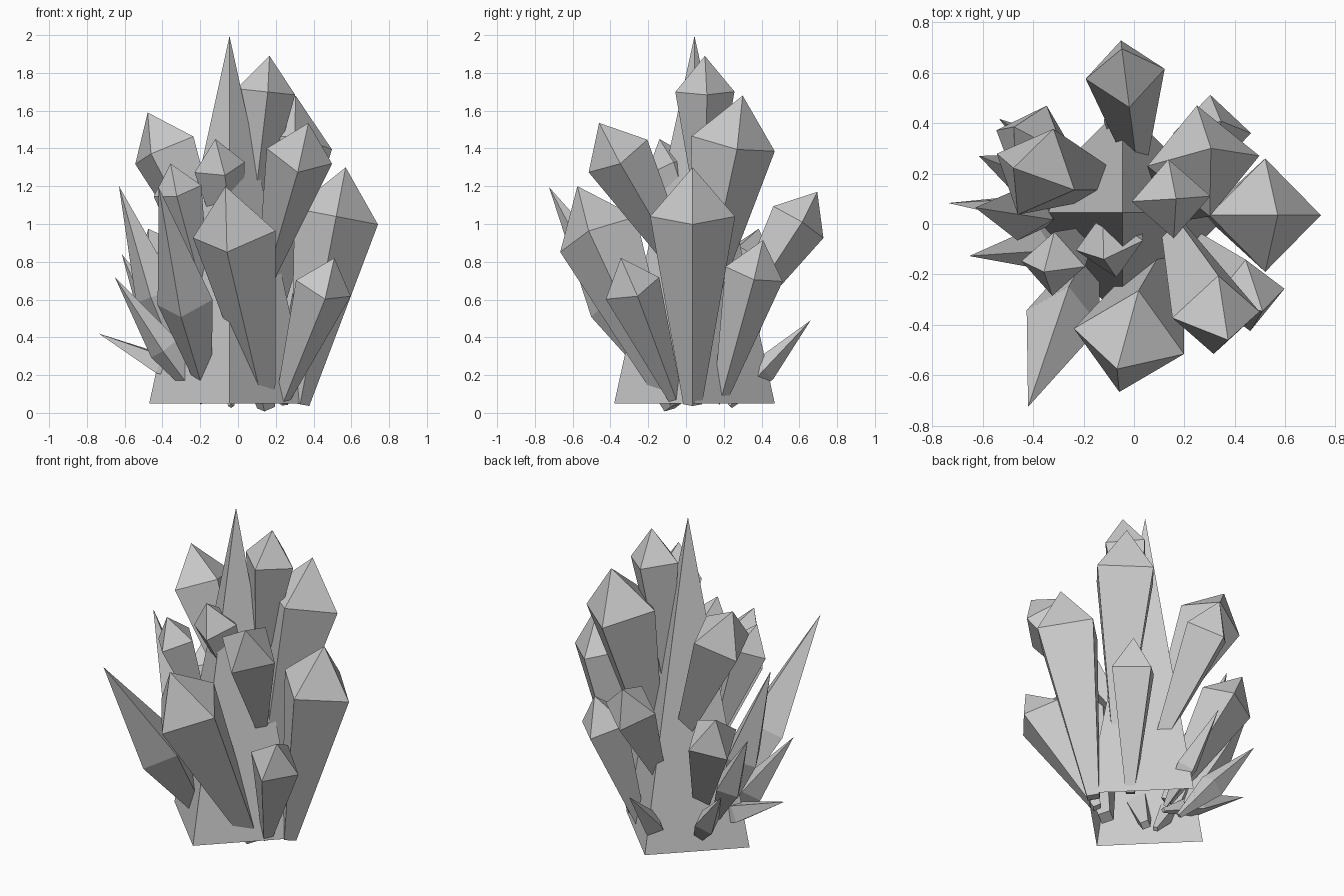
import bpy, bmesh
from mathutils import Vector


def crystal(name, r, centre, tip, corner, shaft, base=0.22):
    """Four-sided crystal: small foot, wide shoulder at centre, pointed tip.
    corner is the x, y direction from centre to one shoulder corner."""
    c, t = Vector(centre), Vector(tip)
    axis = (t - c).normalized()
    kx, ky = corner
    u = Vector((kx, ky, -(kx * axis.x + ky * axis.y) / axis.z)).normalized()
    v = axis.cross(u)
    dirs = (u, v, -u, -v)
    foot = c - axis * shaft * r
    bm = bmesh.new()
    low = [bm.verts.new(foot + d * r * base) for d in dirs]
    high = [bm.verts.new(c + d * r) for d in dirs]
    top = bm.verts.new(t)
    bm.faces.new(low[::-1])
    for i in range(4):
        j = (i + 1) % 4
        bm.faces.new((low[i], low[j], high[j], high[i]))
        bm.faces.new((high[i], high[j], top))
    me = bpy.data.meshes.new(name)
    bm.to_mesh(me)
    bm.free()
    ob = bpy.data.objects.new(name, me)
    bpy.context.collection.objects.link(ob)
    return ob


# central spire: open-bottomed four-sided cone with its corners on the axes
bpy.ops.mesh.primitive_cone_add(vertices=4, radius1=0.425, radius2=0,
                                depth=1.945, end_fill_type='NOTHING',
                                location=(-0.045, 0.045, 1.0225))
bpy.context.object.name = "central_spire"

# blunt crystals: radius, shoulder centre, tip, shoulder corner direction
blunt = [
    (0.225, (0.52, 0.035, 1.04), (0.57, 0.035, 1.30), (1, 0)),
    (0.157, (0.147, 0.10, 1.70), (0.167, 0.10, 1.89), (0.146, 0.01)),
    (0.225, (0.275, 0.25, 1.425), (0.305, 0.30, 1.68), (0.22, 0.02)),
    (0.157, (0.31, 0.36, 0.735), (0.345, 0.408, 0.915), (0.15, 0)),
    (0.225, (-0.02, -0.465, 0.945), (-0.067, -0.575, 1.20), (0.217, -0.05)),
    (0.153, (0.452, -0.283, 0.66), (0.51, -0.345, 0.82), (0.142, 0.026)),
    (0.178, (0.325, -0.36, 1.36), (0.373, -0.46, 1.535), (0.17, 0.012)),
    (0.185, (-0.39, 0.207, 1.39), (-0.478, 0.222, 1.59), (-0.15, 0.07)),
    (0.158, (-0.035, 0.595, 1.01), (-0.048, 0.695, 1.17), (0.158, 0.02)),
    (0.137, (-0.097, -0.085, 1.30), (-0.12, -0.14, 1.45), (0.137, 0.02)),
    (0.13, (-0.32, -0.158, 1.175), (-0.357, -0.19, 1.32), (0.127, -0.011)),
    (0.16, (-0.41, 0.325, 0.81), (-0.475, 0.385, 0.975), (-0.145, 0.05)),
]
for n, (r, c, t, k) in enumerate(blunt, 1):
    crystal(f"blunt_crystal_{n}", r, c, t, k, 4.5)

# sharp shards with long points, fanning out low on the left and back
shards = [
    (0.15, (-0.28, -0.375, 0.585), (-0.42, -0.725, 1.195), (-0.13, 0.03)),
    (0.12, (-0.43, 0.05, 0.62), (-0.63, 0.065, 1.20), (-1, 0.3)),
    (0.085, (-0.39, -0.09, 0.34), (-0.653, -0.127, 0.72), (-1, 0.2)),
    (0.07, (-0.41, 0.06, 0.26), (-0.737, 0.083, 0.42), (-0.3, 1)),
    (0.09, (-0.43, 0.19, 0.48), (-0.615, 0.27, 0.84), (-1, 0.3)),
    (0.075, (-0.34, 0.28, 0.26), (-0.535, 0.417, 0.52), (-1, 0.5)),
    (0.07, (-0.05, 0.41, 0.225), (-0.07, 0.66, 0.49), (0, 1)),
]
for n, (r, c, t, k) in enumerate(shards, 1):
    crystal(f"sharp_shard_{n}", r, c, t, k, 3.7)
